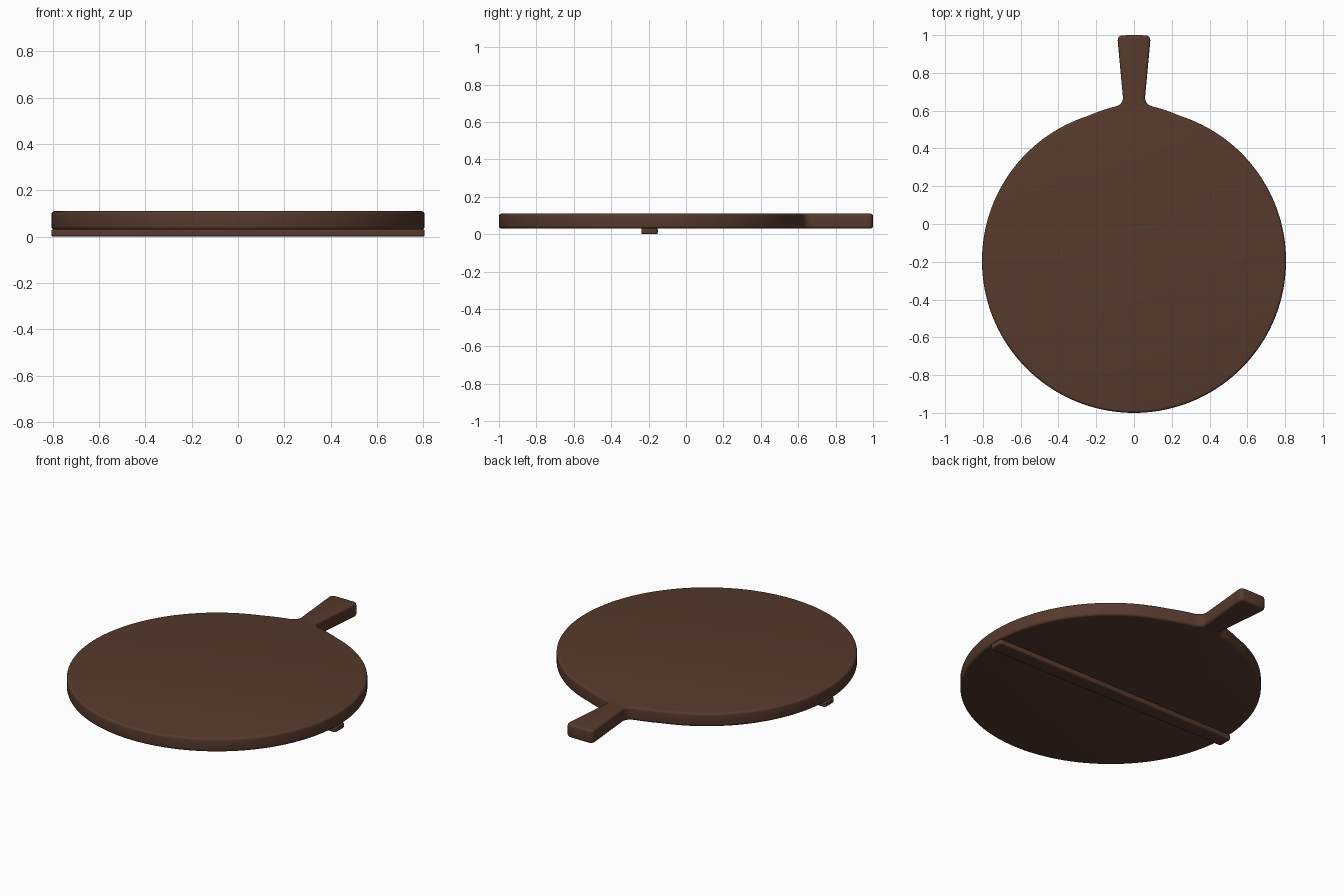
import bpy, bmesh, math
from mathutils import Vector

if "Cube" in bpy.data.objects:
    bpy.data.objects.remove(bpy.data.objects["Cube"])

wood = bpy.data.materials.new("dark_walnut")
wood.diffuse_color = (0.095, 0.042, 0.026, 1)
wood.use_nodes = True
wood.node_tree.nodes["Principled BSDF"].inputs["Base Color"].default_value = wood.diffuse_color

CY, R = -0.195, 0.805


def bezier(a, b, c, n):
    a, b, c = Vector(a), Vector(b), Vector(c)
    return [a * (1 - t) ** 2 + b * 2 * t * (1 - t) + c * t * t
            for t in (i / n for i in range(n + 1))]


def slab(name, outline, z0, z1, bevel):
    """Extrude an outline and round its top and bottom rims."""
    bm = bmesh.new()
    base = bm.faces.new([bm.verts.new((x, y, z0)) for x, y in outline])
    top = bmesh.ops.extrude_face_region(bm, geom=[base])["geom"]
    bmesh.ops.translate(bm, vec=(0, 0, z1 - z0),
                        verts=[v for v in top if isinstance(v, bmesh.types.BMVert)])
    bmesh.ops.recalc_face_normals(bm, faces=bm.faces)
    rims = [e for e in bm.edges if abs(e.verts[0].co.z - e.verts[1].co.z) < 1e-6]
    bmesh.ops.bevel(bm, geom=rims, offset=bevel, segments=4, profile=0.5, affect='EDGES')
    bmesh.ops.recalc_face_normals(bm, faces=bm.faces)
    me = bpy.data.meshes.new(name)
    bm.to_mesh(me)
    bm.free()
    ob = bpy.data.objects.new(name, me)
    bpy.context.collection.objects.link(ob)
    me.materials.append(wood)
    bpy.ops.object.select_all(action='DESELECT')
    ob.select_set(True)
    bpy.context.view_layer.objects.active = ob
    bpy.ops.object.shade_smooth_by_angle(angle=math.radians(40))
    return ob


# Right half of the board: round plate, flared neck, tapered handle
half = []
N = 72
end = math.radians(72)
for i in range(N + 1):
    a = -math.pi / 2 + (end + math.pi / 2) * i / N
    half.append(Vector((R * math.cos(a), CY + R * math.sin(a))))
half += bezier(half[-1], (0.17, 0.604), (0.11, 0.619), 8)[1:]
half += bezier((0.11, 0.619), (0.054, 0.63), (0.059, 0.675), 8)[1:]
half += bezier((0.086, 0.965), (0.089, 0.997), (0.06, 0.999), 6)
half.append(Vector((0, 1.0)))
outline = half + [Vector((-p.x, p.y)) for p in reversed(half[1:-1])]
slab("board_with_handle", outline, 0.03, 0.11, 0.014)

# Support batten across the underside
hx, hy, r = 0.805, 0.044, 0.014
bar = []
for sx, sy, start in ((1, 1, 0), (-1, 1, 90), (-1, -1, 180), (1, -1, 270)):
    for k in range(5):
        a = math.radians(start + 22.5 * k)
        bar.append((sx * (hx - r) + r * math.cos(a), CY + sy * (hy - r) + r * math.sin(a)))
slab("underside_batten", bar, 0.0, 0.032, 0.008)
